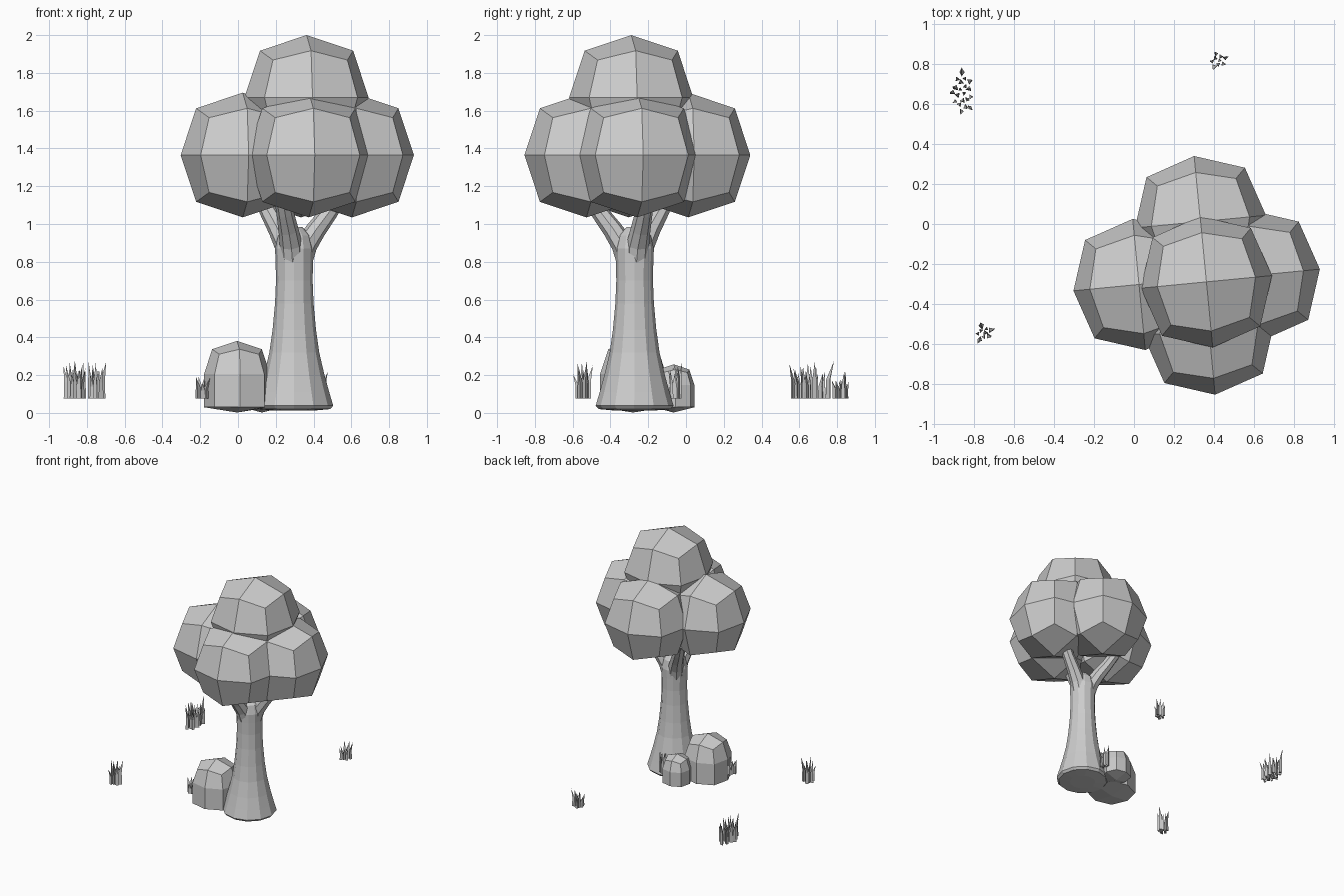
import bpy, bmesh, math, random
from mathutils import Vector

if "Cube" in bpy.data.objects:
    bpy.data.objects.remove(bpy.data.objects["Cube"])

random.seed(4)
TRUNK = Vector((0.298, -0.272, 0))


def finish(bm, name, loc=(0, 0, 0), rot=0.0):
    bmesh.ops.recalc_face_normals(bm, faces=bm.faces)
    me = bpy.data.meshes.new(name)
    bm.to_mesh(me)
    bm.free()
    ob = bpy.data.objects.new(name, me)
    ob.location = loc
    ob.rotation_euler.z = rot
    bpy.context.collection.objects.link(ob)
    return ob


def tube(bm, points, radii, sides):
    """Loft rings along a path and close both ends."""
    pts = [Vector(p) for p in points]
    rings = []
    for i, (p, r) in enumerate(zip(pts, radii)):
        d = (pts[min(i + 1, len(pts) - 1)] - pts[max(i - 1, 0)]).normalized()
        u = d.cross(Vector((0.01, 1, 0))).normalized()
        v = d.cross(u)
        rings.append([bm.verts.new(p + r * (math.cos(a) * u + math.sin(a) * v))
                      for a in (2 * math.pi * k / sides for k in range(sides))])
    for a, b in zip(rings, rings[1:]):
        for k in range(sides):
            j = (k + 1) % sides
            bm.faces.new((a[k], a[j], b[j], b[k]))
    bm.faces.new(rings[0])
    bm.faces.new(rings[-1])


def clump(name, loc, h, ground=False):
    """24-quad rounded cube; ground=True drops its lower half into a straight skirt."""
    bm = bmesh.new()
    bmesh.ops.create_cube(bm, size=2)
    bmesh.ops.subdivide_edges(bm, edges=bm.edges[:], cuts=1, use_grid_fill=True)
    for v in bm.verts:
        n = sum(abs(c) > 0.5 for c in v.co)
        if ground and v.co.z < -0.5:
            flat = n - 1
            v.co *= 0.75 if flat == 2 else 1.0
            v.co *= h
            v.co.z = (0.03 if flat else 0.002) - loc[2]
        else:
            v.co *= h * (1, 1, 0.75, 0.6)[n]
    return finish(bm, name, loc, math.radians(5.5))


# Foliage: four lower clumps and one on top
for name, loc in {"foliage_left": (0.025, -0.303, 1.365),
                  "foliage_right": (0.603, -0.258, 1.365),
                  "foliage_back": (0.333, 0.012, 1.365),
                  "foliage_front": (0.375, -0.527, 1.365),
                  "foliage_top": (0.363, -0.29, 1.67)}.items():
    clump(name, loc, 0.33)

# Bushes at the foot of the trunk
clump("bush_large", (-0.005, -0.28, 0.205), 0.176, True)
clump("bush_small", (0.128, -0.065, 0.147), 0.11, True)

# Trunk with flared foot
profile = [(0.10, 0.012), (0.19, 0.02), (0.206, 0.038), (0.185, 0.11), (0.16, 0.2),
           (0.132, 0.32), (0.115, 0.44), (0.102, 0.58), (0.097, 0.70), (0.099, 0.80),
           (0.102, 0.87), (0.085, 0.94), (0.04, 0.985)]
bm = bmesh.new()
tube(bm, [(0, 0, z) for r, z in profile], [r for r, z in profile], 12)
finish(bm, "trunk", TRUNK)

# Three branches forking from the trunk
path = [(0.03, 0.78, 0.060), (0.065, 0.89, 0.060), (0.12, 0.97, 0.053),
        (0.19, 1.06, 0.046), (0.27, 1.18, 0.042)]
for i, deg in enumerate((15, 135, 255)):
    a = math.radians(deg)
    bm = bmesh.new()
    tube(bm, [(d * math.cos(a), d * math.sin(a), z) for d, z, r in path],
         [r for d, z, r in path], 8)
    finish(bm, f"branch_{i + 1}", TRUNK)


# Grass tufts: three-sided blades with an outward leaning tip
def tuft(name, x, y, rx, ry, count, top):
    bm = bmesh.new()
    for k in range(count):
        ang = 2.4 * k
        d = math.sqrt((k + 0.5) / count)
        dx, dy = d * math.cos(ang), d * math.sin(ang)
        px, py = rx * 0.8 * dx, ry * 0.85 * dy
        r = random.uniform(0.011, 0.017)
        height = random.uniform(0.6, 1.0) * (top - 0.075)
        turn = random.uniform(0, 6.28)
        lean = random.uniform(0.01, 0.03)
        rings = []
        for z, s in ((0.075, 1.0), (0.075 + 0.5 * height, 0.85)):
            rings.append([bm.verts.new((px + r * s * math.cos(turn + t * 2.094),
                                        py + r * s * math.sin(turn + t * 2.094), z))
                          for t in range(3)])
        tip = bm.verts.new((px + lean * dx, py + lean * dy, 0.075 + height))
        bm.faces.new(rings[0])
        for t in range(3):
            n = (t + 1) % 3
            bm.faces.new((rings[0][t], rings[0][n], rings[1][n], rings[1][t]))
            bm.faces.new((rings[1][t], rings[1][n], tip))
    finish(bm, name, (x, y, 0))


tuft("grass_back_left", -0.86, 0.655, 0.065, 0.12, 20, 0.28)
tuft("grass_back_right", 0.42, 0.82, 0.05, 0.045, 9, 0.22)
tuft("grass_front_left", -0.755, -0.545, 0.05, 0.045, 9, 0.28)
tuft("grass_by_bush", -0.19, -0.34, 0.035, 0.05, 7, 0.21)
tuft("grass_by_trunk", 0.25, -0.06, 0.045, 0.035, 7, 0.28)
